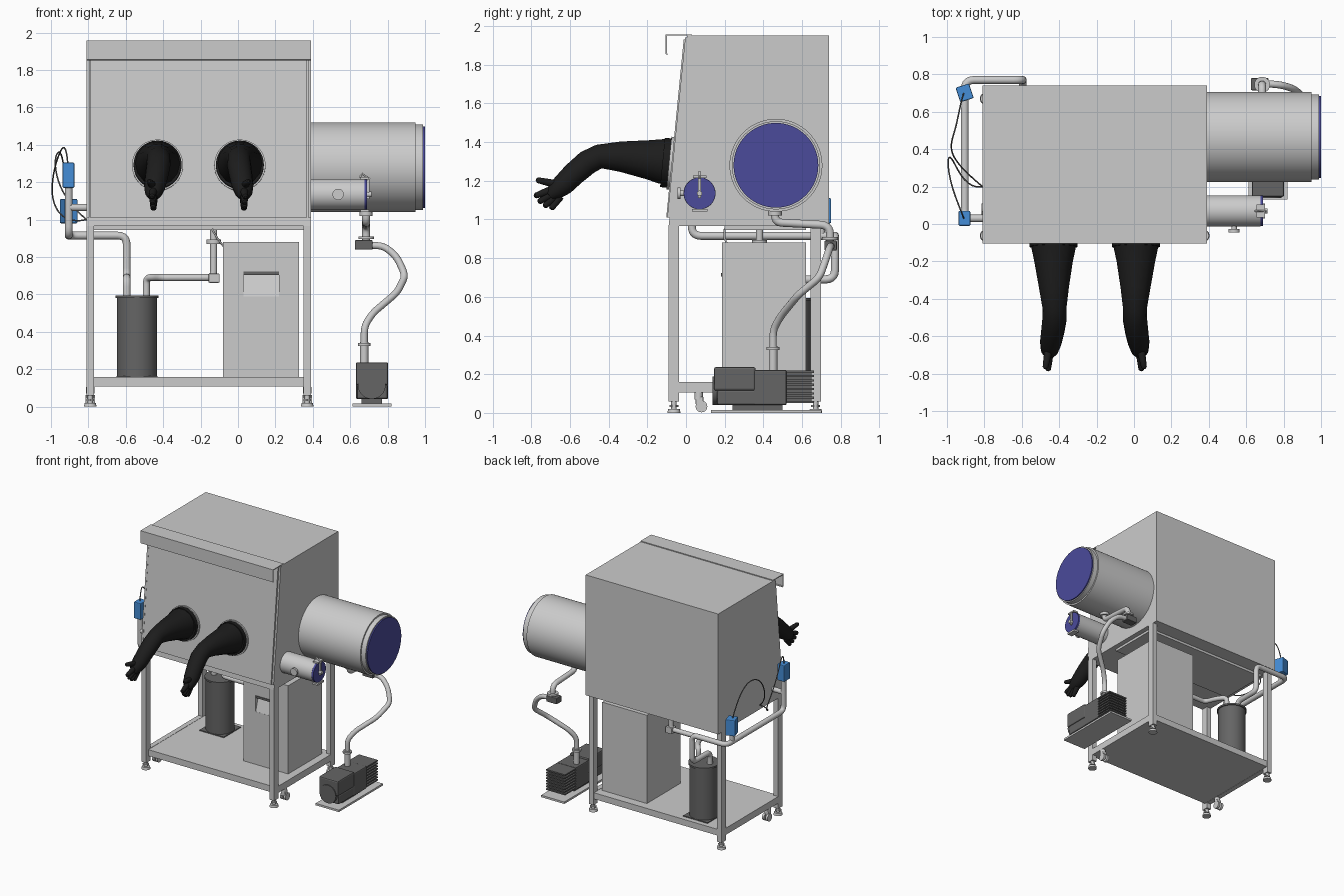
import bpy, bmesh, math
from mathutils import Vector, Matrix

if "Cube" in bpy.data.objects:
    bpy.data.objects.remove(bpy.data.objects["Cube"])


def mat(name, r, g, b):
    m = bpy.data.materials.new(name)
    m.diffuse_color = (r, g, b, 1)
    m.use_nodes = True
    m.node_tree.nodes["Principled BSDF"].inputs["Base Color"].default_value = m.diffuse_color
    return m


BLACK = mat("rubber_black", 0.012, 0.012, 0.012)
DARK = mat("dark_grey", 0.13, 0.13, 0.13)
BLUE = mat("valve_blue", 0.06, 0.27, 0.68)
NAVY = mat("door_blue", 0.07, 0.07, 0.33)


def finish(name, bm, m=None, smooth=False):
    bmesh.ops.recalc_face_normals(bm, faces=bm.faces)
    me = bpy.data.meshes.new(name)
    bm.to_mesh(me)
    bm.free()
    ob = bpy.data.objects.new(name, me)
    bpy.context.collection.objects.link(ob)
    if m:
        me.materials.append(m)
    if smooth:
        smooth_it(ob)
    return ob


def smooth_it(ob):
    bpy.ops.object.select_all(action='DESELECT')
    ob.select_set(True)
    bpy.context.view_layer.objects.active = ob
    bpy.ops.object.shade_smooth_by_angle(angle=math.radians(35))


def box(name, xs, ys, zs, m=None, bevel=0, turn=0):
    bm = bmesh.new()
    size = [b - a for a, b in (xs, ys, zs)]
    mid = Vector([(a + b) / 2 for a, b in (xs, ys, zs)])
    mx = Matrix.Translation(mid) @ Matrix.Rotation(turn, 4, 'Z') @ Matrix.Diagonal((*size, 1))
    bmesh.ops.create_cube(bm, size=1, matrix=mx)
    if bevel:
        bmesh.ops.bevel(bm, geom=bm.edges[:], offset=bevel, segments=2, profile=0.5, affect='EDGES')
    return finish(name, bm, m)


def cyl(name, p0, p1, r, m=None, n=32, r2=None):
    p0, p1 = Vector(p0), Vector(p1)
    d = p1 - p0
    mx = Matrix.Translation((p0 + p1) / 2) @ d.to_track_quat('Z', 'Y').to_matrix().to_4x4()
    bm = bmesh.new()
    bmesh.ops.create_cone(bm, cap_ends=True, segments=n, radius1=r, radius2=r if r2 is None else r2,
                          depth=d.length, matrix=mx)
    return finish(name, bm, m, True)


def prism(name, profile, x0, x1, m=None):
    bm = bmesh.new()
    f = bm.faces.new([bm.verts.new((x0, y, z)) for y, z in profile])
    r = bmesh.ops.extrude_face_region(bm, geom=[f])
    bmesh.ops.translate(bm, verts=[v for v in r['geom'] if isinstance(v, bmesh.types.BMVert)],
                        vec=(x1 - x0, 0, 0))
    return finish(name, bm, m)


def tube(name, pts, r, m=None, fillet=0.0, radii=None, spline='POLY'):
    pts = [Vector(p) for p in pts]
    if fillet:  # round every corner of the path
        out = [pts[0]]
        for a, b, c in zip(pts, pts[1:], pts[2:]):
            f = min(fillet, (a - b).length * .49, (c - b).length * .49)
            s, e = b + (a - b).normalized() * f, b + (c - b).normalized() * f
            out += [s * (1 - t) ** 2 + b * 2 * t * (1 - t) + e * t * t for t in (0, .2, .4, .6, .8, 1)]
        pts = out + [pts[-1]]
    cu = bpy.data.curves.new(name, 'CURVE')
    cu.dimensions = '3D'
    cu.bevel_depth, cu.bevel_resolution, cu.use_fill_caps = r, 5, True
    sp = cu.splines.new(spline)
    sp.points.add(len(pts) - 1)
    for i, p in enumerate(pts):
        sp.points[i].co = (*p, 1)
        sp.points[i].radius = radii[i] if radii else 1
    if spline == 'NURBS':
        sp.order_u, sp.use_endpoint_u, sp.resolution_u = 4, True, 6
    ob = bpy.data.objects.new(name, cu)
    bpy.context.collection.objects.link(ob)
    if m:
        cu.materials.append(m)
    bpy.ops.object.select_all(action='DESELECT')
    ob.select_set(True)
    bpy.context.view_layer.objects.active = ob
    bpy.ops.object.convert(target='MESH')
    smooth_it(bpy.context.object)
    return bpy.context.object


# Cabinet with sloping front, window panel, rain hood, underside tray
prism("cabinet", [(-.09, .965), (.74, .965), (.74, 1.95), (.005, 1.95), (-.085, 1.01)], -.81, .39)
prism("window_panel", [(-.084, 1.01), (-.102, 1.01), (-.012, 1.93), (.005, 1.93)], -.79, .37)
for x in (-.81, .375):
    prism("window_side_strip", [(-.085, 1.01), (-.097, 1.01), (-.004, 1.94), (.005, 1.94)], x, x + .015)
prism("hood", [(.03, 1.95), (.03, 1.957), (-.105, 1.957), (-.105, 1.855), (-.095, 1.85),
               (-.095, 1.857), (-.099, 1.86), (-.099, 1.95)], -.81, .39)
box("underside_tray", (-.77, .35), (.2, .62), (.945, .966))

# Stand: legs, feet, shelf, casters
for x in (-.79, .37):
    for y in (-.0625, .67):
        box("leg", (x - .02, x + .02), (y - .0275, y + .0275), (.06, .966))
        cyl("foot_stem", (x, y, .02), (x, y, .065), .014, n=16)
        cyl("foot_nut", (x, y, .03), (x, y, .042), .024, n=6)
        cyl("foot_pad", (x, y, 0), (x, y, .02), .034, r2=.03)
    box("side_rail", (x - .02, x + .02), (-.04, .65), (.105, .16))
    cyl("caster_stem", (x, .065, .07), (x, .065, .106), .022, n=16)
    box("caster_fork", (x - .02, x + .02), (.05, .09), (.04, .085), bevel=.006)
    for s in (-.016, .016):
        cyl("caster_wheel", (x + s - .009, .08, .033), (x + s + .009, .08, .033), .03)
box("shelf", (-.79, .37), (-.06, .69), (.107, .158))

# Large airlock chamber
c = (.465, 1.28)
cyl("large_chamber", (.38, *c), (.95, *c), .24, n=64)
cyl("large_chamber_rim", (.95, *c), (.99, *c), .228, n=64)
cyl("large_chamber_door", (.985, *c), (1.0, *c), .219, NAVY, 64)

# Small airlock chamber with clamp and gauge knob
c = (.07, 1.135)
cyl("small_chamber", (.38, *c), (.675, *c), .083, n=48)
cyl("small_chamber_door", (.675, *c), (.69, *c), .082, NAVY, 48)
box("door_clamp_bar", (.69, .703), (.062, .078), (1.11, 1.22), bevel=.003)
cyl("door_clamp_screw", (.69, *c), (.715, *c), .014, n=16)
box("door_clamp_hinge", (.655, .7), (.035, .105), (1.215, 1.228))
box("door_clamp_latch", (.655, .7), (.03, .11), (1.04, 1.055))
tube("door_clamp_lever", [(.65, .07, 1.225), (.665, .07, 1.245), (.705, .07, 1.215)], .006)
cyl("side_knob_stem", (.535, .0, 1.135), (.535, -.03, 1.135), .015, n=16)
cyl("side_knob", (.535, -.028, 1.135), (.535, -.045, 1.135), .03)

# Gloves and ports, mirrored about the cabinet centre
arm = [(-.43, -.06, 1.30, .125), (-.43, -.13, 1.30, .118), (-.43, -.2, 1.31, .103), (-.428, -.34, 1.325, .08),
       (-.425, -.45, 1.325, .064), (-.425, -.51, 1.295, .065), (-.435, -.58, 1.235, .062),
       (-.445, -.635, 1.18, .058), (-.452, -.68, 1.143, .046), (-.455, -.705, 1.12, .025)]
tips = [(-.475, -.775, 1.205), (-.46, -.785, 1.12), (-.457, -.765, 1.088),
        (-.455, -.735, 1.065), (-.452, -.70, 1.052)]
roots = [(-.455, -.66, 1.18), (-.452, -.69, 1.155), (-.452, -.68, 1.14), (-.45, -.67, 1.125), (-.45, -.65, 1.12)]
for side, f in (("left", lambda x: x), ("right", lambda x: -.42 - x)):
    x = f(-.43)
    n = Vector((0, -1, .097)).normalized()
    p = Vector((x, -.072, 1.29))
    cyl(side + "_port_ring", p, p + n * .016, .137, n=48)
    cyl(side + "_port_cuff", p + n * .01, p + n * .05, .128, BLACK, 48)
    tube(side + "_glove_arm", [(f(a), b, d) for a, b, d, _ in arm], 1, BLACK, radii=[q[3] for q in arm])
    for a, b in zip(roots, tips):
        a, b = Vector((f(a[0]), *a[1:])), Vector((f(b[0]), *b[1:]))
        tube(side + "_glove_finger", [a, a.lerp(b, .6), a.lerp(b, .92), b], 1, BLACK, radii=[.022, .018, .015, .007])

# Cooling unit with recessed handle
unit = box("cooling_unit", (-.08, .325), (.185, .62), (.158, .88))
cut = prism("handle_cutter", [(.17, .59), (.186, .59), (.225, .72), (.17, .72)], .03, .22)
cut.hide_render = True
mod = unit.modifiers.new("recess", 'BOOLEAN')
mod.object, mod.solver = cut, 'EXACT'
bpy.context.view_layer.objects.active = unit
bpy.ops.object.modifier_apply(modifier="recess")
bpy.data.objects.remove(cut)
box("handle_lip", (.03, .22), (.18, .19), (.705, .722), DARK)

# Filter canister
fx, fy = -.54, .54
box("filter_base", (fx - .11, fx + .11), (fy - .11, fy + .11), (.158, .165), DARK)
cyl("filter_body", (fx, fy, .16), (fx, fy, .585), .108, DARK, 48)
cyl("filter_lid", (fx, fy, .58), (fx, fy, .594), .116, DARK, 48)

# Gas pipes on the left and rear
tube("left_pipe", [(-.905, .03, 1.19), (-.905, .03, .915), (-.905, .77, .915), (-.595, .77, .915),
                   (-.595, .77, .69), (-.595, .54, .69), (-.595, .54, .585)], .021, fillet=.05)
tube("front_inlet", [(-.905, .03, 1.065), (-.8, .03, 1.065)], .02)
tube("rear_valve_stem", [(-.905, .70, .915), (-.905, .70, 1.0)], .019)
tube("return_pipe", [(-.49, .54, .585), (-.49, .54, .69), (-.44, .48, .69), (-.40, .38, .69),
                     (-.13, .38, .69), (-.13, .38, .965)], .019, fillet=.035)
box("return_elbow", (-.158, -.098), (.35, .41), (.662, .712), bevel=.006)
cyl("return_flange", (-.13, .38, .87), (-.13, .38, .893), .038)
tube("drain_wire", [(-.14, .2, .95), (-.11, .2, .9), (-.08, .22, .86)], .005)

# Blue valve actuators and cables
box("front_valve", (-.938, -.875), (-.01, .07), (1.17, 1.305), BLUE, .006)
box("rear_valve", (-.943, -.868), (.66, .742), (.98, 1.11), BLUE, .006, math.radians(18))
tube("front_cable", [(-.91, .03, 1.3), (-.92, .06, 1.42), (-.96, .15, 1.36), (-1.0, .3, 1.2),
                     (-.99, .42, 1.05), (-.9, .18, .98), (-.81, .2, 1.0)], .004, DARK, spline='NURBS')
tube("rear_cable", [(-.91, .7, 1.1), (-.93, .64, 1.3), (-.95, .5, 1.4), (-1.0, .4, 1.3),
                    (-.93, .3, 1.1), (-.81, .2, 1.0)], .004, DARK, spline='NURBS')

# Vacuum line from large chamber to pump
tube("chamber_outlet", [(.685, .46, 1.06), (.685, .46, .985), (.685, .745, .97), (.685, .745, .87)], .021, fillet=.05)
cyl("outlet_collar", (.685, .46, 1.02), (.685, .46, 1.045), .035)
cyl("outlet_flange", (.685, .745, .895), (.685, .745, .91), .042)
box("outlet_tee", (.625, .72), (.715, .78), (.84, .89), DARK, .005)
tube("vacuum_hose", [(.7, .75, .862), (.78, .745, .86), (.85, .725, .80), (.895, .69, .70), (.85, .58, .61),
                     (.72, .49, .50), (.675, .45, .43), (.675, .45, .34)], .019, fillet=.04)
cyl("pump_inlet", (.675, .45, .2), (.675, .45, .345), .022)
cyl("pump_inlet_flange", (.675, .45, .325), (.675, .45, .34), .034)

# Vacuum pump
box("pump_base", (.612, .822), (.13, .70), (0, .016))
box("pump_mount", (.66, .77), (.24, .5), (.014, .05), DARK)
box("pump_motor_lower", (.635, .8), (.16, .37), (.04, .12), DARK, .012)
box("pump_motor_upper", (.63, .803), (.145, .36), (.115, .237), DARK, .01)
cyl("pump_motor_cap", (.715, .138, .115), (.715, .2, .115), .074, DARK)
box("pump_block", (.632, .803), (.35, .52), (.04, .222), DARK, .008)
box("pump_fin_core", (.65, .785), (.5, .65), (.05, .205), DARK)
for i in range(8):
    z = .05 + i * .0225
    box("pump_fin", (.632, .803), (.52, .662), (z, z + .011), DARK)
